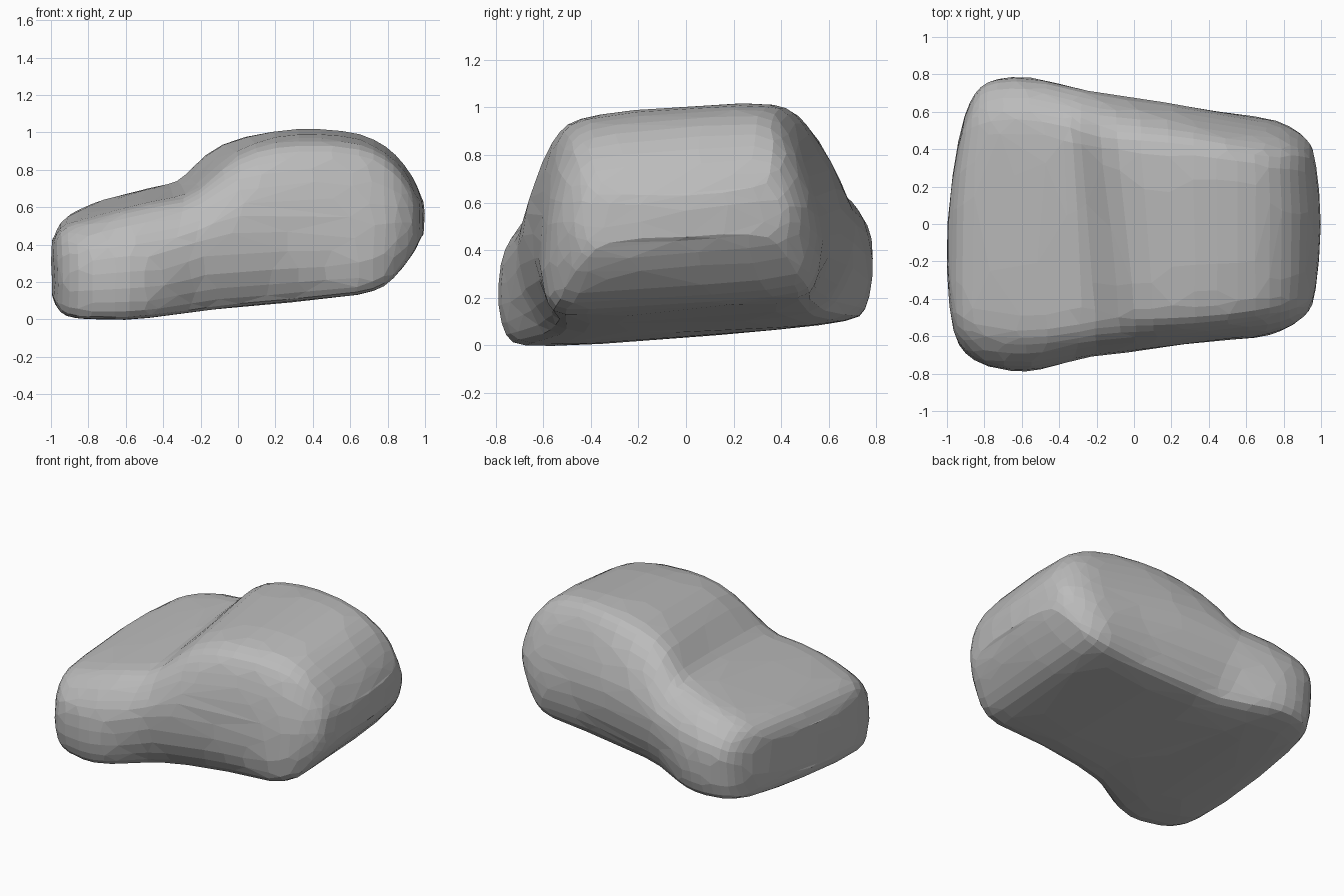
import bpy, bmesh, math, random
from mathutils import Vector

random.seed(4)
old = bpy.data.objects.get("Cube")
if old:
    bpy.data.objects.remove(old, do_unlink=True)

# Single body colour
grey = bpy.data.materials.new("clay_grey")
grey.use_nodes = True
colour = (0.5, 0.5, 0.5, 1)
grey.diffuse_color = colour
grey.node_tree.nodes["Principled BSDF"].inputs["Base Color"].default_value = colour

# Stations: x, floor, roof, sill width, waist width, waist height, roof width
STATIONS = [
    (-.975, .15, .43, .46, .53, .3, .46),
    (-.945, .07, .52, .6, .66, .33, .54),
    (-.87, .05, .565, .7, .74, .37, .58),
    (-.74, .045, .605, .74, .78, .4, .6),
    (-.58, .045, .645, .76, .79, .42, .61),
    (-.42, .055, .685, .7, .765, .43, .59),
    (-.3, .07, .7, .63, .735, .45, .56),
    (-.2, .08, .79, .59, .715, .5, .53),
    (-.06, .095, .935, .57, .7, .53, .52),
    (.2, .12, 1, .55, .66, .53, .51),
    (.45, .145, 1.01, .55, .63, .52, .49),
    (.66, .165, .985, .575, .61, .5, .46),
    (.79, .205, .92, .54, .58, .52, .44),
    (.89, .31, .825, .49, .53, .53, .42),
    (.96, .4, .71, .43, .47, .54, .39),
    (.985, .46, .64, .36, .41, .54, .35),
]


def half_section(floor, roof, sill, waist, height, top):
    """Right half of a body section, from the floor up to the roof."""
    rise, drop = height - floor, roof - height
    lean = waist - top
    return [
        (0, floor - .01), (sill * .55, floor - .01), (sill * .95, floor),
        (sill, floor + rise * .1),
        (sill * .25 + waist * .75 + .005, floor + rise * .45),
        (waist, height), (waist - lean * .25, height + drop * .35),
        (waist - lean * .6, height + drop * .68),
        (top, roof - drop * .12), (top * .87, roof - drop * .03),
        (top * .45, roof), (0, roof),
    ]


def place(x, y, z):
    """Bow the ends, swell the wheels, skew the screen and lean the body."""
    side = math.copysign(1, y) if abs(y) > .3 else 0
    for wheel, low in ((-.6, .2), (.68, .28)):
        swell = math.exp(-((x - wheel) / .12) ** 2 - ((z - low) / .13) ** 2)
        y += side * .02 * swell
    if y > 0:
        y *= 1 - .06 * min(1, max(0, (x - .2) / .4))
    if z > .55:
        x -= .12 * y * math.exp(-((x + .1) / .2) ** 2)
        y -= .08 * (z - .55)
    if x < -.8:
        x += (.12 * y * y + .05 * y - .015) * min(1, (-.8 - x) / .14)
    elif x > .8:
        x -= .12 * y * y * (x - .8) / .2
    jitter = [random.uniform(-.006, .006) for _ in range(3)]
    return Vector((x, y, z + .075 * y)) + Vector(jitter)


# Body: loft the stations along the length
bm = bmesh.new()
rings = []
for x, *shape in STATIONS:
    half = half_section(*shape)
    outline = half + [(-y, z) for y, z in reversed(half[1:-1])]
    rings.append([bm.verts.new(place(x, y, z)) for y, z in outline])
count = len(rings[0])
for a, b in zip(rings, rings[1:]):
    for i in range(count):
        j = (i + 1) % count
        bm.faces.new((a[i], a[j], b[j], b[i]))

# Nose and tail: close each end across a bowed centre line
mid = count // 2
for ring, (x, *shape) in ((rings[0], STATIONS[0]), (rings[-1], STATIONS[-1])):
    centre = []
    for i, (_, z) in enumerate(half_section(*shape)[1:-1], 1):
        bulge = math.copysign(.025 * math.sin(math.pi * i / mid), x)
        centre.append(bm.verts.new(place(x + bulge, 0, z)))
    spine = [ring[0], *centre, ring[mid]]
    for step in (1, -1):
        for i in range(mid):
            corners = (ring[i * step], ring[(i + 1) * step], spine[i + 1], spine[i])
            bm.faces.new(list(dict.fromkeys(corners)))
bmesh.ops.recalc_face_normals(bm, faces=bm.faces)

mesh = bpy.data.meshes.new("car_body")
bm.to_mesh(mesh)
bm.free()
mesh.materials.append(grey)
body = bpy.data.objects.new("car_body", mesh)
bpy.context.collection.objects.link(body)

# Rounded surface, then uneven low-poly facets
smooth = body.modifiers.new("rounding", 'SUBSURF')
smooth.levels = smooth.render_levels = 1
facets = body.modifiers.new("facets", 'DECIMATE')
facets.ratio = .4
